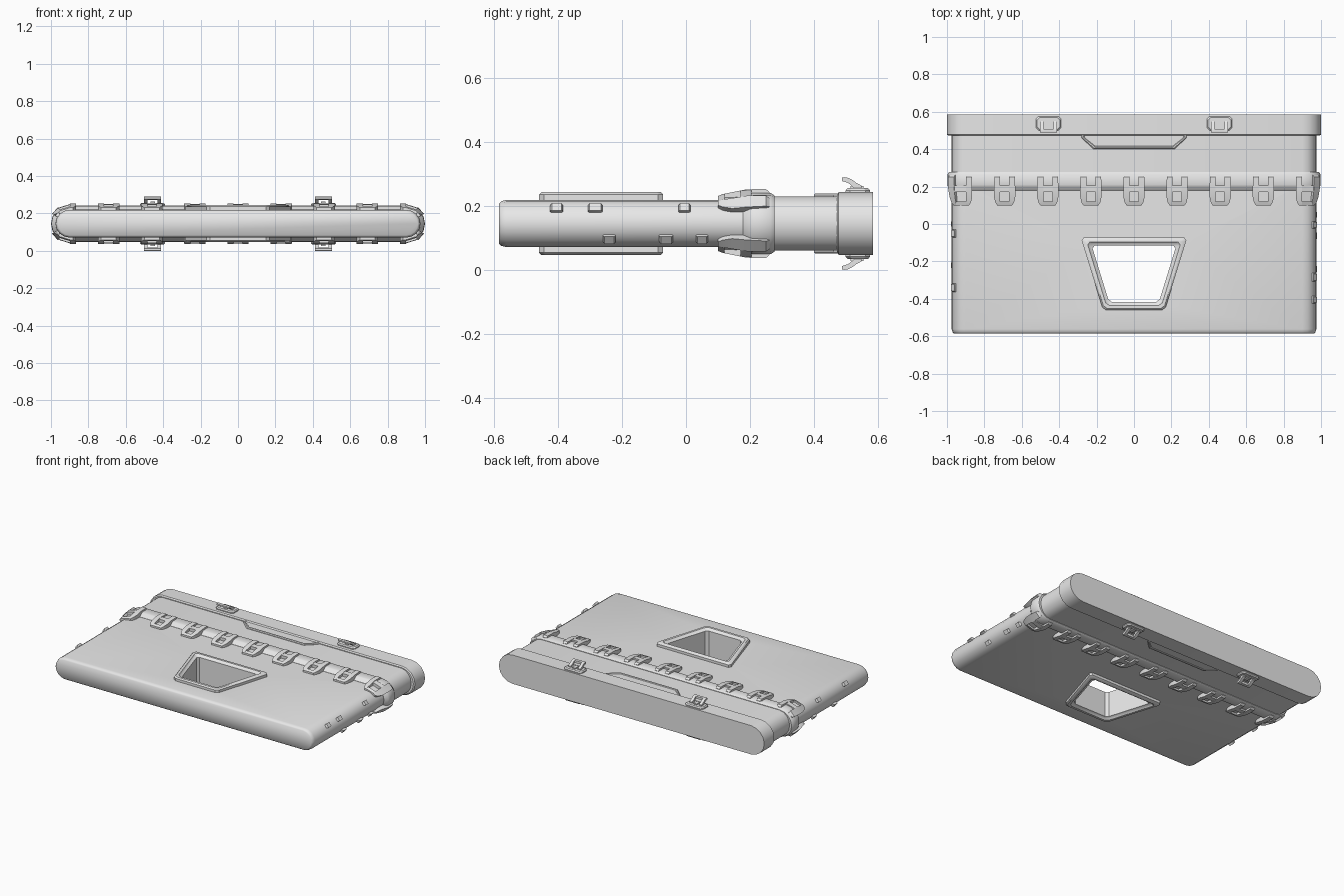
import bpy, bmesh, math

if "Cube" in bpy.data.objects:
    bpy.data.objects.remove(bpy.data.objects["Cube"])

CZ = 0.145     # height of the mid plane
CX = 0.90      # where the flat top turns into the rounded side
R = 0.074      # half thickness of the main slab

grey = bpy.data.materials.new("plain_grey")
grey.diffuse_color = (0.8, 0.8, 0.8, 1)
grey.use_nodes = True
grey.node_tree.nodes["Principled BSDF"].inputs["Base Color"].default_value = grey.diffuse_color


def loft(bm, rings, closed=False):
    """Skin equal-length rings; cap the ends, or join last to first."""
    vs = [[bm.verts.new(p) for p in r] for r in rings]
    pairs = list(zip(vs, vs[1:]))
    if closed:
        pairs.append((vs[-1], vs[0]))
    for a, b in pairs:
        for i in range(len(a)):
            j = (i + 1) % len(a)
            bm.faces.new((a[i], a[j], b[j], b[i]))
    if not closed:
        bm.faces.new(vs[0])
        bm.faces.new(vs[-1])


def finish(name, bm, angle=35):
    bmesh.ops.recalc_face_normals(bm, faces=bm.faces)
    me = bpy.data.meshes.new(name)
    bm.to_mesh(me)
    bm.free()
    me.materials.append(grey)
    ob = bpy.data.objects.new(name, me)
    bpy.context.collection.objects.link(ob)
    smooth(ob, angle)
    return ob


def smooth(ob, angle):
    bpy.ops.object.select_all(action='DESELECT')
    ob.select_set(True)
    bpy.context.view_layer.objects.active = ob
    bpy.ops.object.shade_smooth_by_angle(angle=math.radians(angle))


def stadium(y, rx, rz, n=8):
    """Flat section with rounded left and right ends."""
    pts = []
    for side in (1, -1):
        for i in range(n + 1):
            a = math.pi * i / n
            pts.append((side * (CX + rx * math.sin(a)), y, CZ + side * rz * math.cos(a)))
    return pts


def hull(name, secs, angle=35):
    bm = bmesh.new()
    loft(bm, [stadium(*s) for s in secs])
    return finish(name, bm, angle)


# Hull sections along the length: (y, side radius, half thickness)
slab = hull("main_slab", [(-0.586, 0.062, 0.062), (-0.578, 0.070, 0.070),
                          (-0.562, 0.075, R), (0.21, 0.075, R)], 60)
hull("joint_ring", [(0.178, 0.076, 0.075), (0.20, 0.094, 0.093), (0.21, 0.098, 0.096),
                    (0.265, 0.098, 0.096), (0.277, 0.090, 0.088)])
hull("neck", [(0.265, 0.075, 0.085), (0.485, 0.075, 0.085)])
hull("rear_collar", [(0.472, 0.092, 0.090), (0.478, 0.10, 0.098), (0.586, 0.10, 0.098)])


# Tapered opening through the slab with a raised frame
def opening(off, z, cut=0.016):
    y0, y1 = -0.46 + off, -0.072 - off
    xa = lambda y: 0.165 + (y + 0.46) * 0.308 - 1.046 * off
    c = [(-xa(y0), y0), (xa(y0), y0), (xa(y1), y1), (-xa(y1), y1)]
    pts = []
    for i, p in enumerate(c):
        for q in (c[i - 1], c[(i + 1) % 4]):
            t = cut / math.dist(p, q)
            pts.append((p[0] + (q[0] - p[0]) * t, p[1] + (q[1] - p[1]) * t, z))
    return pts


bm = bmesh.new()
loft(bm, [opening(0.025, -0.1), opening(0.025, 0.4)])
cutter = finish("opening_cutter", bm)
cutter.hide_render = True
mod = slab.modifiers.new("opening", 'BOOLEAN')
mod.object = cutter
mod.solver = 'EXACT'
bpy.context.view_layer.objects.active = slab
bpy.ops.object.modifier_apply(modifier=mod.name)
bpy.data.objects.remove(cutter)
smooth(slab, 60)

bm = bmesh.new()
prof = [(0, 0.068), (0, 0.091), (0.008, 0.099), (0.024, 0.099), (0.030, 0.091), (0.043, 0.086)]
rings = [opening(o, CZ + h) for o, h in prof] + [opening(o, CZ - h) for o, h in reversed(prof)]
loft(bm, rings, closed=True)
finish("opening_frame", bm)


# Parts wrapped over the slab: x follows the rounded side, h is height above it
def wrap(x, y, h, side):
    s = 1 if x >= 0 else -1
    over = abs(x) - CX
    if over <= 0:
        return (x, y, CZ + side * (R + h))
    a = over / R
    return (s * (CX + (R + h) * math.sin(a)), y, CZ + side * (R + h) * math.cos(a))


def bar(bm, cx, side, secs):
    """Bar along y from sections (y, x0, x1, bottom, top)."""
    loft(bm, [[wrap(cx + x, y, h, side) for x, h in
               ((x0, lo), (x1, lo), (x1, hi), (x0, hi))] for y, x0, x1, lo, hi in secs])


def clamp(bm, cx, side):
    for s in (1, -1):
        bar(bm, cx, side, [(y, s * 0.024, s * w, -0.008, h) for y, w, h in
                           ((0.10, 0.040, 0.012), (0.115, 0.050, 0.018), (0.145, 0.057, 0.024),
                            (0.19, 0.057, 0.033), (0.25, 0.055, 0.034), (0.262, 0.052, 0.024))])
    bar(bm, cx, side, [(0.10, -0.024, 0.024, -0.008, 0.012), (0.12, -0.024, 0.024, -0.008, 0.019)])
    bar(bm, cx, side, [(0.115, -0.026, 0.026, -0.008, 0.007), (0.18, -0.026, 0.026, -0.008, 0.010)])
    bar(bm, cx, side, [(0.17, -0.024, 0.024, -0.008, 0.029), (0.205, -0.024, 0.024, -0.008, 0.031)])


for side, tag in ((1, "top"), (-1, "bottom")):
    bm = bmesh.new()
    for i in range(-4, 5):
        clamp(bm, i * 0.2305, side)
    finish(tag + "_clamps", bm, 25)

    # Trapezoid panel against the rear collar, with a sunken middle
    bm = bmesh.new()
    rings = []
    for off, h in ((0, 0.08), (0, 0.089), (0.005, 0.094), (0.013, 0.094), (0.017, 0.090)):
        a, b, y0 = 0.282 - off, 0.216 - off * 0.5, 0.40 + off
        rings.append([(x, y, CZ + side * h) for x, y in
                      ((-b, y0), (b, y0), (a, 0.462), (a, 0.48), (-a, 0.48), (-a, 0.462))])
    loft(bm, rings)
    finish(tag + "_neck_panel", bm, 25)

    # Latches with hooked prongs on the rear collar
    bm = bmesh.new()
    for cx in (-0.457, 0.457):
        rings = []
        for d, h in ((0, 0.09), (0, 0.104), (0.006, 0.111)):
            a, b, c = 0.067 - d, 0.038 - d, 0.014
            out = [(a, b - c), (a - c, b), (c - a, b), (-a, b - c),
                   (-a, c - b), (c - a, -b), (a - c, -b), (a, c - b)]
            rings.append([(cx + x, 0.538 + y, CZ + side * h) for x, y in out])
        loft(bm, rings)
        path = [(0.550, 0.105, 0.118), (0.532, 0.105, 0.128), (0.520, 0.117, 0.137),
                (0.508, 0.127, 0.143), (0.495, 0.131, 0.145), (0.488, 0.133, 0.143)]
        spans = [(-0.046, -0.026, path), (0.026, 0.046, path), (-0.03, 0.03, path[3:]),
                 (-0.012, 0.012, [(0.515, 0.10, 0.118), (0.555, 0.10, 0.118)])]
        for x0, x1, sec in spans:
            loft(bm, [[(cx + x, y, CZ + side * h) for x, h in
                       ((x0, lo), (x1, lo), (x1, hi), (x0, hi))] for y, lo, hi in sec])
    finish(tag + "_latches", bm, 30)

# Small studs on the rounded sides: (y, side of mid plane, length)
studs = {1: [(-0.405, 1, 0.04), (-0.284, 1, 0.045), (-0.005, 1, 0.038),
             (-0.24, -1, 0.04), (-0.062, -1, 0.044), (0.05, -1, 0.038)],
         -1: [(-0.05, 1, 0.042), (-0.34, 1, 0.045), (0.0, -1, 0.038), (-0.22, -1, 0.04)]}
for sx, tag in ((1, "right"), (-1, "left")):
    bm = bmesh.new()
    for y, side, ln in studs[sx]:
        mid = sx * (CX + R * 0.92)
        l = ln / 2
        bar(bm, mid, side, [(y - l, -0.010, 0.010, -0.008, 0.006),
                            (y - l + 0.005, -0.012, 0.012, -0.008, 0.014),
                            (y + l - 0.005, -0.012, 0.012, -0.008, 0.014),
                            (y + l, -0.010, 0.010, -0.008, 0.006)])
    finish(tag + "_studs", bm)
